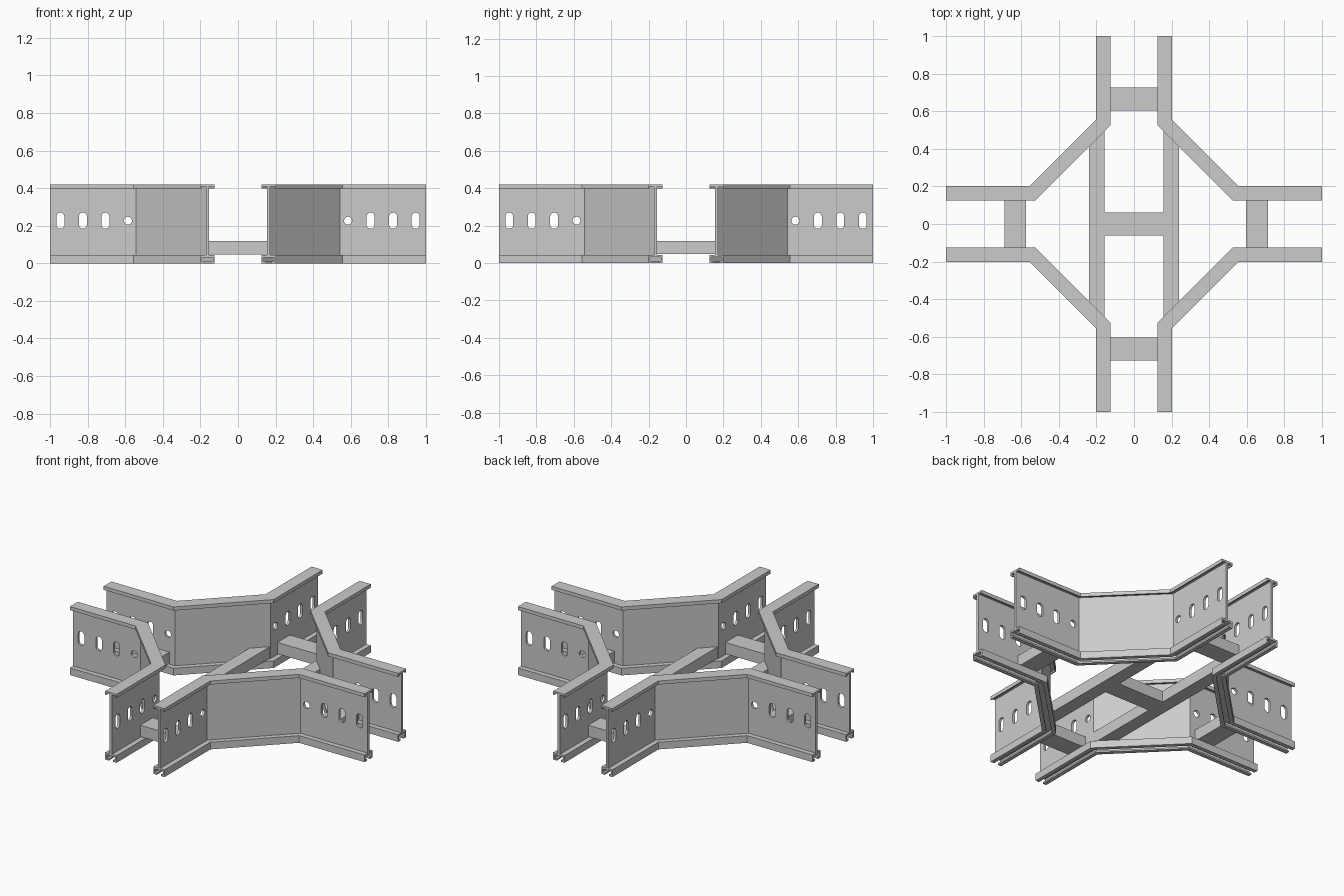
import bpy, bmesh, math
from mathutils import Vector

if "Cube" in bpy.data.objects:
    bpy.data.objects.remove(bpy.data.objects["Cube"])


def mesh_object(name, bm):
    bmesh.ops.recalc_face_normals(bm, faces=bm.faces)
    me = bpy.data.meshes.new(name)
    bm.to_mesh(me)
    bm.free()
    ob = bpy.data.objects.new(name, me)
    bpy.context.collection.objects.link(ob)
    return ob


def add_prism(bm, ring_a, ring_b):
    """Closed solid between two matching rings of points."""
    a = [bm.verts.new(p) for p in ring_a]
    b = [bm.verts.new(p) for p in ring_b]
    n = len(a)
    for i in range(n):
        bm.faces.new((a[i], a[(i + 1) % n], b[(i + 1) % n], b[i]))
    bm.faces.new(a[::-1])
    bm.faces.new(b)


def plate(name, outline, z0=0.048, z1=0.118):
    bm = bmesh.new()
    add_prism(bm, [(x, y, z0) for x, y in outline], [(x, y, z1) for x, y in outline])
    return mesh_object(name, bm)


def rect(x0, x1, y0, y1):
    return [(x0, y0), (x1, y0), (x1, y1), (x0, y1)]


C, BEND, WEB = 0.163, 0.54, 0.0075

# Rail section: lipped top flange, thin web, slotted channel at the bottom
half = [(.038, .42), (.038, .398), (.031, .398), (.031, .408), (WEB, .408), (WEB, .044),
        (.038, .044), (.038, 0), (.014, 0), (.014, .010), (.029, .010), (.029, .032)]
profile = half + [(-u, z) for u, z in reversed(half)]

# Sweep the section around one corner with mitred bends
path = [Vector(p) for p in ((C, 1), (C, BEND), (BEND, C), (1, C))]
normals = [Vector((1, 0)), Vector((1, 1)).normalized(), Vector((0, 1))]
bm = bmesh.new()
rings = []
for i, p in enumerate(path):
    n0, n1 = normals[max(i - 1, 0)], normals[min(i, 2)]
    m = (n0 + n1) / (1 + n0.dot(n1))
    rings.append([bm.verts.new((*(p + m * u), z)) for u, z in profile])
n = len(profile)
for a, b in zip(rings, rings[1:]):
    for j in range(n):
        k = (j + 1) % n
        bm.faces.new((a[j], a[k], b[k], b[j]))
bm.faces.new(rings[0])
bm.faces.new(rings[-1][::-1])
base = mesh_object("side_rail", bm)

# Bolt slots and round holes through the web on both arms
bm = bmesh.new()
for pos, stretch in ((.945, .022), (.825, .022), (.705, .022), (.585, 0)):
    outline = []
    for i in range(24):
        t = 2 * math.pi * (i + .5) / 24
        s, c = math.sin(t), math.cos(t)
        outline.append((pos + .021 * c, .227 + .021 * s + math.copysign(stretch, s)))
    lo, hi = C - .025, C + .025
    add_prism(bm, [(a, lo, z) for a, z in outline], [(a, hi, z) for a, z in outline])
    add_prism(bm, [(lo, a, z) for a, z in outline], [(hi, a, z) for a, z in outline])
cutter = mesh_object("slot_cutter", bm)
cutter.hide_render = True
mod = base.modifiers.new("slots", 'BOOLEAN')
mod.operation, mod.solver, mod.object = 'DIFFERENCE', 'EXACT', cutter
dg = bpy.context.evaluated_depsgraph_get()
rail_mesh = bpy.data.meshes.new_from_object(base.evaluated_get(dg))
bpy.data.objects.remove(cutter)
bpy.data.objects.remove(base)

# Four corner rails
for i in range(4):
    ob = bpy.data.objects.new(f"side_rail_{i + 1}", rail_mesh)
    ob.rotation_euler.z = i * math.pi / 2
    bpy.context.collection.objects.link(ob)

# Short rungs closing each arm
e = C - WEB
plate("rung_back", rect(-e, e, .605, .725))
plate("rung_front", rect(-e, e, -.725, -.605))
plate("rung_right", rect(.595, .712, -e, e))
plate("rung_left", rect(-.69, -.575, -e, e))

# Long bearers mitred against the diagonal webs, with a centre rung
x0, x1 = .157, .24
d = C + BEND - WEB * math.sqrt(2)
for side, name in ((1, "right"), (-1, "left")):
    plate(f"bearer_{name}", [(side * x0, x0 - d), (side * x1, x1 - d),
                             (side * x1, d - x1), (side * x0, d - x0)])
plate("rung_centre", rect(-x0, x0, -.06, .06))
